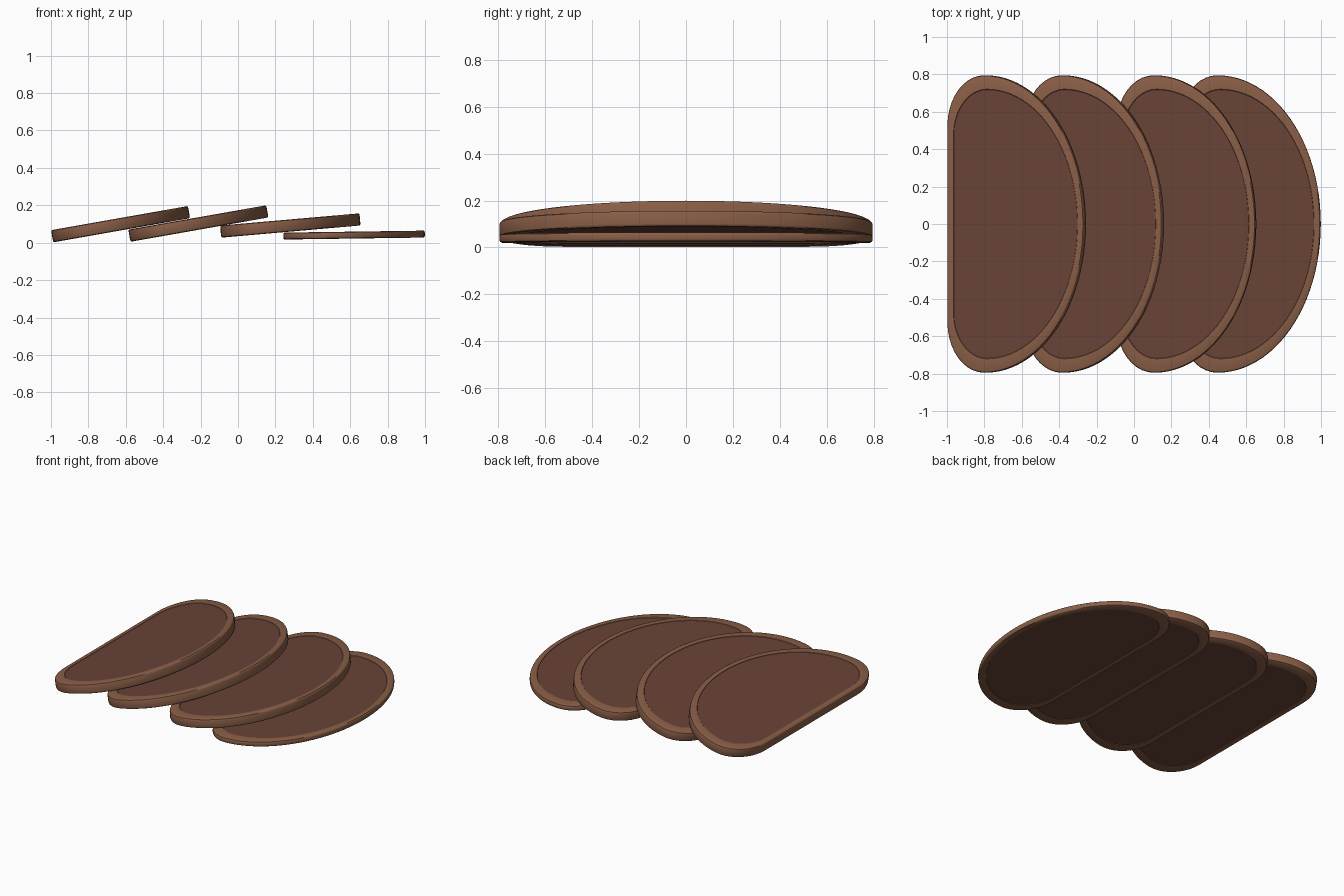
import bpy, bmesh, math
from mathutils import Matrix, Vector

if "Cube" in bpy.data.objects:
    bpy.data.objects.remove(bpy.data.objects["Cube"])


def material(name, rgb):
    m = bpy.data.materials.new(name)
    m.diffuse_color = (*rgb, 1)
    m.use_nodes = True
    m.node_tree.nodes["Principled BSDF"].inputs["Base Color"].default_value = m.diffuse_color
    return m


crust = material("crust brown", (0.25, 0.112, 0.062))
crumb = material("dark crumb brown", (0.14, 0.056, 0.037))


def outline():
    """D-shaped slice outline: straight left side, round corners, elliptical right side."""
    half = [(0.745 - 0.545 * (1 - math.cos(a)), 0.795 * math.sin(a))
            for a in (math.pi / 2 * i / 24 for i in range(25))]
    half += [(0.2 - 0.2 * math.sin(a), 0.525 + 0.27 * math.cos(a))
             for a in (math.pi / 2 * i / 10 for i in range(1, 11))]
    return half + [(x, -y) for x, y in reversed(half[1:])]


SHAPE = outline()
CX = 0.3725


def slice_part(name, x, z, length, thick, angle):
    """Slice with rounded crust rim and a slightly sunken crumb face on each side."""
    b = 0.006
    # (outline scale, height) rings from bottom to top
    rings = [(0.903, 0.003), (0.907, 0), (0.985, 0), (0.996, b * 0.6), (1, b * 1.8),
             (1, thick - b * 1.8), (0.996, thick - b * 0.6), (0.985, thick),
             (0.907, thick), (0.903, thick - 0.003)]
    bm = bmesh.new()
    loops = []
    for s, h in rings:
        loops.append([bm.verts.new(((CX + (px - CX) * s) * length / 0.745, py * s, h))
                      for px, py in SHAPE])
    n = len(SHAPE)
    for lo, hi in zip(loops, loops[1:]):
        for i in range(n):
            j = (i + 1) % n
            bm.faces.new((lo[i], lo[j], hi[j], hi[i]))
    bm.faces.new(loops[0][::-1]).material_index = 1
    bm.faces.new(loops[-1]).material_index = 1
    bmesh.ops.recalc_face_normals(bm, faces=bm.faces)
    bm.transform(Matrix.Translation(Vector((x, 0, z))) @ Matrix.Rotation(-math.radians(angle), 4, 'Y'))
    me = bpy.data.meshes.new(name)
    bm.to_mesh(me)
    bm.free()
    me.materials.append(crust)
    me.materials.append(crumb)
    ob = bpy.data.objects.new(name, me)
    bpy.context.collection.objects.link(ob)
    bpy.context.view_layer.objects.active = ob
    ob.select_set(True)
    bpy.ops.object.shade_smooth_by_angle(angle=math.radians(40))
    ob.select_set(False)


# Fanned slices, left to right: lower-left corner, length, thickness, tilt
slice_part("slice_1", -0.988, 0.002, 0.743, 0.066, 10)
slice_part("slice_2", -0.575, 0.005, 0.749, 0.066, 10)
slice_part("slice_3", -0.090, 0.027, 0.748, 0.065, 5)
slice_part("slice_4", 0.243, 0.017, 0.756, 0.037, 0.8)
